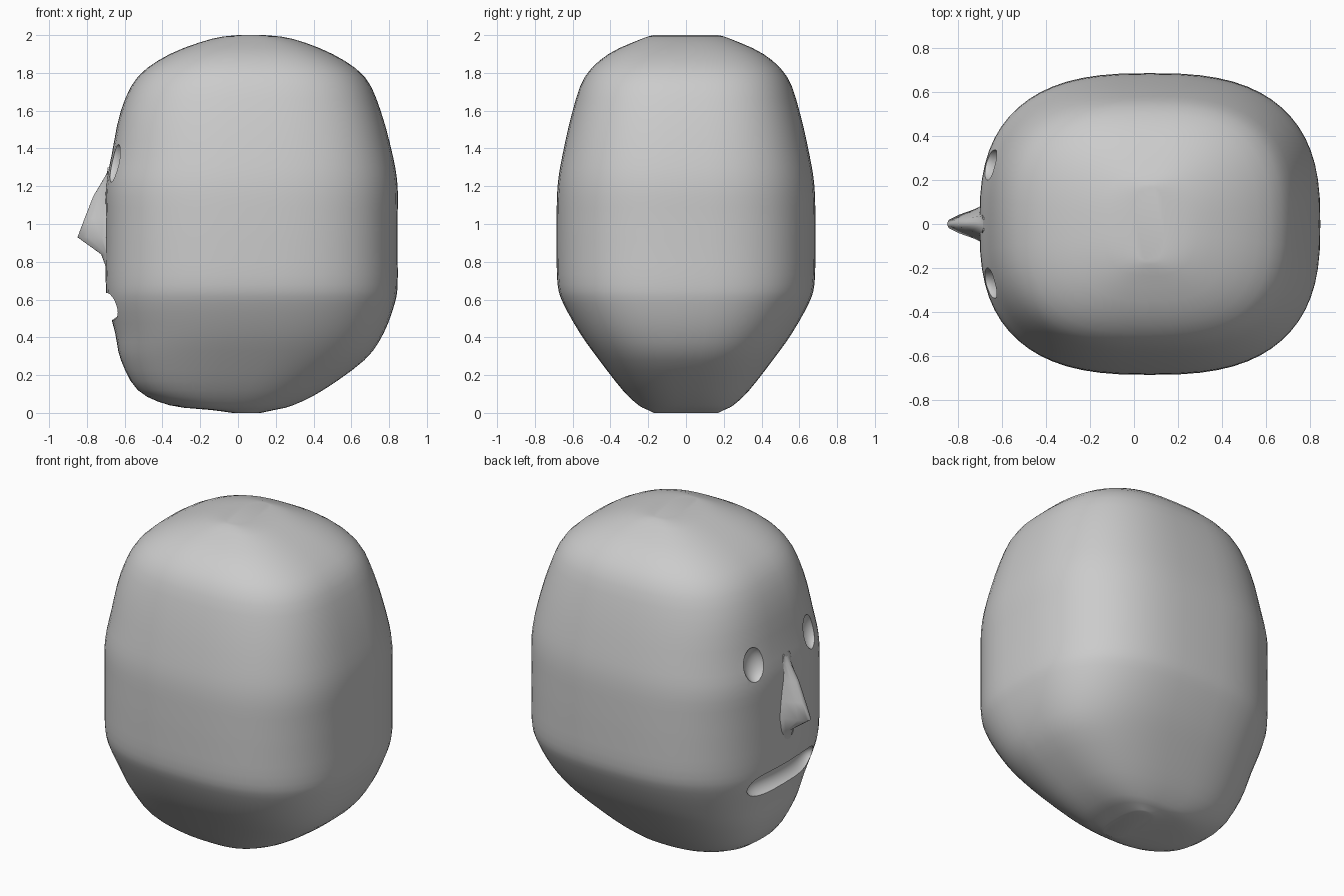
import bpy, bmesh, math
from mathutils import Vector

if "Cube" in bpy.data.objects:
    bpy.data.objects.remove(bpy.data.objects["Cube"])


def loft(name, rings):
    """Closed skin through rings of equal point count."""
    bm = bmesh.new()
    vs = [[bm.verts.new(p) for p in r] for r in rings]
    n = len(vs[0])
    for a, b in zip(vs, vs[1:]):
        for i in range(n):
            j = (i + 1) % n
            bm.faces.new((a[i], a[j], b[j], b[i]))
    bm.faces.new(vs[0][::-1])
    bm.faces.new(vs[-1])
    bmesh.ops.recalc_face_normals(bm, faces=bm.faces)
    me = bpy.data.meshes.new(name)
    bm.to_mesh(me)
    bm.free()
    ob = bpy.data.objects.new(name, me)
    bpy.context.collection.objects.link(ob)
    return ob


def refine(rows, steps):
    """Smooth interpolation between profile rows."""
    out = []
    for i in range(len(rows) - 1):
        p0, p1, p2, p3 = (Vector(rows[max(0, min(len(rows) - 1, i + k))]) for k in (-1, 0, 1, 2))
        for s in range(steps):
            t = s / steps
            out.append(0.5 * (2 * p1 + (p2 - p0) * t + (2 * p0 - 5 * p1 + 4 * p2 - p3) * t * t
                              + (3 * p1 - p0 - 3 * p2 + p3) * t ** 3))
    return out + [Vector(rows[-1])]


def spow(v, e):
    return math.copysign(abs(v) ** e, v)


def smooth(ob, angle):
    bpy.ops.object.select_all(action='DESELECT')
    ob.select_set(True)
    bpy.context.view_layer.objects.active = ob
    bpy.ops.object.shade_smooth_by_angle(angle=math.radians(angle))


# head: height, face x, back x, half width
profile = [
    (0.00, -0.03, 0.12, 0.17), (0.015, -0.14, 0.19, 0.20), (0.04, -0.36, 0.29, 0.25),
    (0.12, -0.53, 0.45, 0.335), (0.28, -0.62, 0.67, 0.46), (0.42, -0.65, 0.77, 0.56),
    (0.58, -0.69, 0.83, 0.65), (0.68, -0.70, 0.845, 0.68), (0.85, -0.70, 0.845, 0.685),
    (1.03, -0.70, 0.845, 0.685), (1.20, -0.70, 0.845, 0.68), (1.36, -0.67, 0.82, 0.655),
    (1.60, -0.62, 0.755, 0.60), (1.78, -0.53, 0.67, 0.535), (1.90, -0.36, 0.50, 0.41),
    (1.98, -0.14, 0.29, 0.235), (2.00, 0.00, 0.14, 0.17)]
N, E = 64, 2 / 2.7
rings = []
for z, x0, x1, w in refine(profile, 3):
    cx, rx = (x0 + x1) / 2, (x1 - x0) / 2
    rings.append([(cx + rx * spow(math.cos(t), E), w * spow(math.sin(t), E), z)
                  for t in (2 * math.pi * i / N for i in range(N))])
head = loft("head", rings)

# mouth groove cutter, bent along the face
rings = []
for k in range(-16, 17):
    u = math.sin(k / 16 * math.pi / 2) * 0.995
    f = (1 - abs(u) ** 6) ** 0.5
    y = 0.32 * u
    rings.append([(-0.70 + 0.42 * y * y + 0.08 * f * math.cos(t), y, 0.56 + 0.075 * f * math.sin(t))
                  for t in (2 * math.pi * i / 24 for i in range(24))])
cutters = [loft("mouth_cutter", rings)]

# eye socket cutters
for side in (-1, 1):
    bpy.ops.mesh.primitive_uv_sphere_add(segments=24, ring_count=14, radius=1,
                                         location=(-0.665, side * 0.272, 1.325),
                                         rotation=(0, 0.15, -side * 0.3))
    eye = bpy.context.object
    eye.name = "eye_cutter"
    eye.scale = (0.06, 0.075, 0.105)
    cutters.append(eye)

for c in cutters:
    c.hide_render = True
    c.hide_viewport = False
    m = head.modifiers.new(c.name, 'BOOLEAN')
    m.operation, m.solver, m.object = 'DIFFERENCE', 'EXACT', c

# bake the cuts and drop the cutters
bpy.context.view_layer.update()
dg = bpy.context.evaluated_depsgraph_get()
baked = bpy.data.meshes.new_from_object(head.evaluated_get(dg))
head.modifiers.clear()
head.data = baked
for c in cutters:
    bpy.data.objects.remove(c)
smooth(head, 40)

# nose: height, ridge x, half width at root
nose_rows = [(1.30, -0.675, 0.03), (1.25, -0.705, 0.045), (1.15, -0.765, 0.06),
             (1.03, -0.812, 0.075), (0.93, -0.85, 0.085), (0.84, -0.725, 0.08), (0.76, -0.695, 0.05)]
rings = []
for z, x, w in nose_rows:
    d = -0.69 - x
    half = [(-0.60, w), (-0.69, w), (-0.69 - 0.2 * d, 0.8 * w), (-0.69 - 0.65 * d, 0.5 * w), (x + 0.05 * d, 0.22 * w)]
    pts = half + [(x, 0)] + [(a, -b) for a, b in reversed(half)]
    rings.append([(a, b, z) for a, b in pts])
nose = loft("nose", rings)
smooth(nose, 50)
